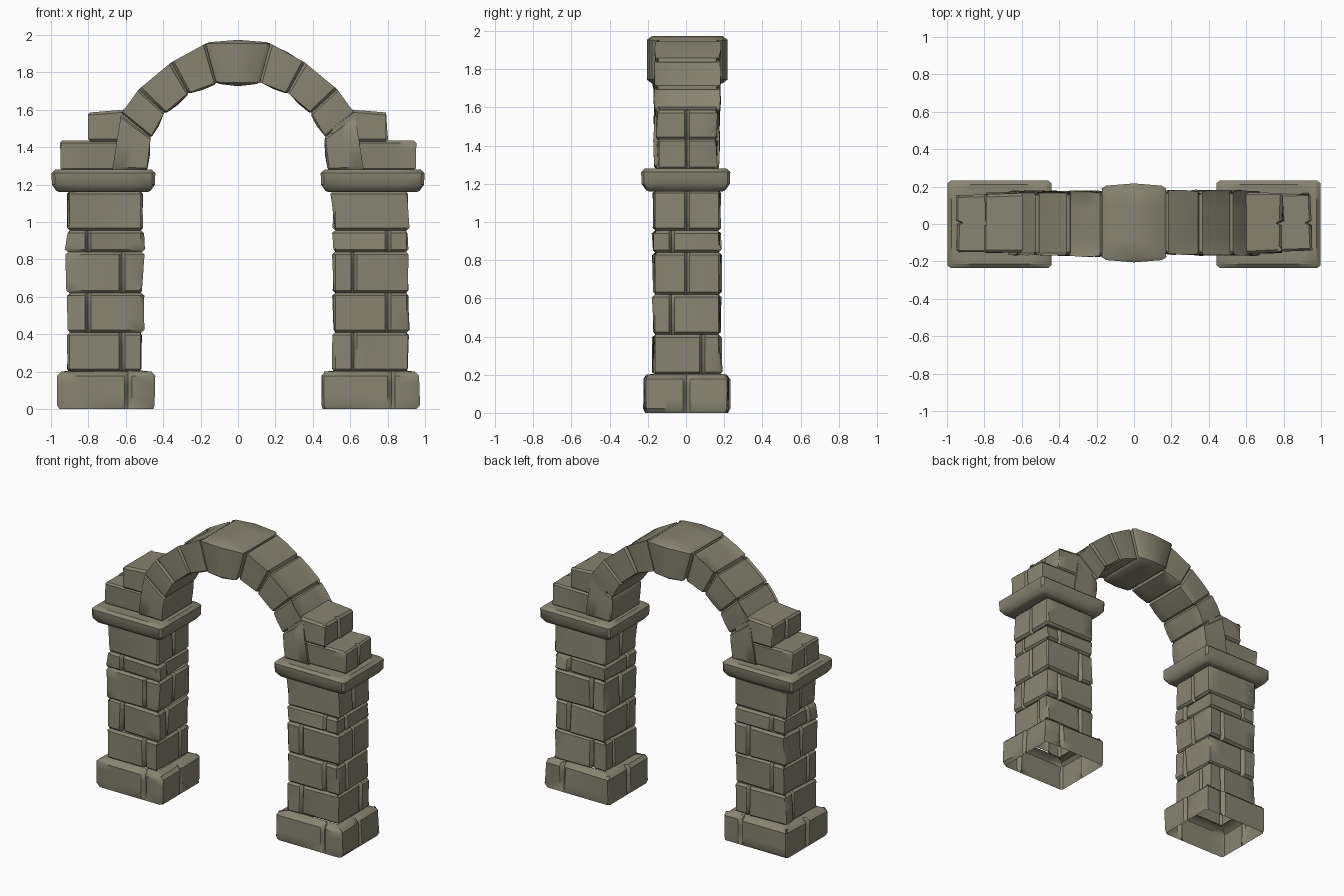
import bpy, bmesh, math, random

if "Cube" in bpy.data.objects:
    bpy.data.objects.remove(bpy.data.objects["Cube"])

random.seed(11)

stone_mat = bpy.data.materials.new("weathered olive stone")
stone_mat.diffuse_color = (0.245, 0.232, 0.172, 1)
stone_mat.use_nodes = True
stone_mat.node_tree.nodes["Principled BSDF"].inputs["Base Color"].default_value = stone_mat.diffuse_color

FINE = [-.94, -.53, -.45, -.37, -.08, 0, .08, .37, .45, .53, .94]
COARSE = [-.93, -.45, .0, .45, .93]


def square(us):
    """Unit square loop: (side, u, px, py, nx, ny)."""
    out = []
    for k in range(4):
        for u in us:
            px, py = [(u, -1), (1, u), (-u, 1), (-1, -u)][k]
            nx, ny = [(0, -1), (1, 0), (0, 1), (-1, 0)][k]
            out.append((k, u, px, py, nx, ny))
    return out


def loft(name, rings, cap_end=False):
    """Skin a list of equal closed loops."""
    bm = bmesh.new()
    vs = [[bm.verts.new(p) for p in r] for r in rings]
    n = len(vs[0])
    for a, b in zip(vs, vs[1:]):
        for i in range(n):
            j = (i + 1) % n
            bm.faces.new((a[i], a[j], b[j], b[i]))
    if cap_end:
        bm.faces.new(vs[-1])
    bmesh.ops.recalc_face_normals(bm, faces=bm.faces)
    me = bpy.data.meshes.new(name)
    bm.to_mesh(me)
    bm.free()
    me.materials.append(stone_mat)
    ob = bpy.data.objects.new(name, me)
    bpy.context.collection.objects.link(ob)
    bpy.ops.object.select_all(action='DESELECT')
    ob.select_set(True)
    bpy.context.view_layer.objects.active = ob
    bpy.ops.object.shade_smooth_by_angle(angle=math.radians(38))
    return ob


def course(s, box, z0, z1, joints=(None, None), rough=.012, edge=.014, groove=.016):
    """Rings of one stone course; joints = u of the front/back and side joints."""
    x0, x1, y0, y1 = box
    cx, cy, hx, hy = (x0 + x1) / 2, (y0 + y1) / 2, (x1 - x0) / 2, (y1 - y0) / 2
    tilt = {}
    rings = []
    h = z1 - z0
    for z, inset, f in ((z0, groove, 0), (z0 + edge, 0, 0), (z0 + h * .35, 0, .35),
                        (z0 + h * .68, 0, .68), (z1 - edge, 0, 1), (z1, groove, 1)):
        ring = []
        for k, u, px, py, nx, ny in square(FINE):
            j = joints[k % 2]
            w = px if k % 2 == 0 else py
            key = (k, j is not None and w > j)
            if key not in tilt:
                tilt[key] = [random.uniform(-rough, rough * .4) for _ in range(4)]
            a, b, c, e = tilt[key]
            d = (a + c * w) * (1 - f) + (b + e * w) * f - inset
            if j is not None and abs(w - j) < .01:
                d = min(d, 0) - .02
            ring.append((s * (cx + hx * px + d * nx), cy + hy * py + d * ny, z))
        rings.append(ring)
    return rings


def flat_ring(s, box, z, inset=0):
    x0, x1, y0, y1 = box
    cx, cy, hx, hy = (x0 + x1) / 2, (y0 + y1) / 2, (x1 - x0) / 2, (y1 - y0) / 2
    return [(s * (cx + (hx - inset) * px), cy + (hy - inset) * py, z)
            for k, u, px, py, nx, ny in square(FINE)]


SHAFT = (.508, .912, -.172, .182)
BASE = (.445, .962, -.222, .228)
CAP = (.442, .997, -.235, .232)
COURSES = [(.20, .41, -.45, .45), (.41, .62, .45, -.45), (.62, .84, -.45, 0),
           (.84, .955, .45, -.45), (.955, 1.165, None, 0)]

for s, side in ((-1, "left"), (1, "right")):
    # plinth, hollow underneath
    rings = course(s, BASE, 0, .20, (.45 * s, 0), .01, .022, .022)
    rings[0] = flat_ring(s, BASE, 0, .008)
    rings.append(flat_ring(s, SHAFT, .206, .012))
    loft(side + "_plinth", rings)

    # coursed shaft
    rings = []
    for z0, z1, jf, js in COURSES:
        rings += course(s, SHAFT, z0, z1, (jf, js))
    loft(side + "_shaft", rings)

    # capital slab with chamfered underside
    rings = [flat_ring(s, SHAFT, 1.160, .012), flat_ring(s, CAP, 1.160, .04),
             flat_ring(s, CAP, 1.168, .025), flat_ring(s, CAP, 1.20, .002),
             flat_ring(s, CAP, 1.262, 0), flat_ring(s, CAP, 1.28, .02)]
    loft(side + "_capital", rings, True)

    # stepped stones behind the arch springing
    lower = (.485, .95, -.150, .162)
    upper = (.50, .80, -.160, .168)
    rings = course(s, lower, 1.275, 1.435, (None, 0), .010, .012, .012)
    loft(side + "_lower_step", rings, True)
    rings = course(s, upper, 1.43, 1.585, (None, 0), .010, .014, .014)
    # top rises towards the arch
    rings = [[(x, y, z + (.025 * (.80 - abs(x)) / .3 if z > 1.5 else 0))
              for x, y, z in r] for r in rings]
    loft(side + "_upper_step", rings, True)

# arch joints: (inner x, z, outer x, z), springing to keystone
J = [(.482, 1.275, .68, 1.275), (.462, 1.45, .63, 1.585), (.388, 1.58, .535, 1.715),
     (.262, 1.685, .36, 1.86), (.115, 1.738, .175, 1.962)]
KEY = len(J) - 1
full = J + [(-a, b, -c, d) for a, b, c, d in reversed(J)]


def voussoir(p, q, key):
    """Rings of one wedge stone between two joints."""
    cy, hy = (.006, .199) if key else (.005, .172)
    off = {}
    for k in range(4):
        off[k] = [random.uniform(-.010, .004) for _ in range(2)]
    if key:
        off = {k: [0, 0] for k in range(4)}
    else:
        off[1] = [random.uniform(-.022, -.010) for _ in range(2)]
    rings = []
    for f, inset in ((0, .016), (.07, 0), (.5, -.012 if key else -.004), (.93, 0), (1, .016)):
        ax, az, bx, bz = [u + (v - u) * f for u, v in zip(p, q)]
        length = math.hypot(bx - ax, bz - az)
        ring = []
        for k, u, px, py, nx, ny in square(COARSE):
            d = off[k][0] * (1 - f) + off[k][1] * f - inset
            if f == .5 and not key:
                d += random.uniform(-.003, .003)
            t = (px + 1) / 2 + d * nx / length
            ring.append((ax + (bx - ax) * t, cy + hy * py + d * ny, az + (bz - az) * t))
        rings.append(ring)
    return rings


# right ring of wedges, keystone, left ring of wedges
right, left = [], []
for i in range(len(full) - 1):
    r = voussoir(full[i], full[i + 1], i == KEY)
    if i < KEY:
        right += r
    elif i > KEY:
        left += r
    else:
        keystone = r


def with_ends(rings, p, q):
    """Close the keystone flanks down to the neighbouring wedges."""
    def end(j):
        ax, az, bx, bz = j
        return [(ax + (bx - ax) * (.5 + .4 * px), .005 + .15 * py, az + (bz - az) * (.5 + .4 * px))
                for k, u, px, py, nx, ny in square(COARSE)]
    return [end(p)] + rings + [end(q)]


loft("right_arch_wedges", right)
loft("left_arch_wedges", left)
loft("keystone", with_ends(keystone, full[KEY], full[KEY + 1]))
